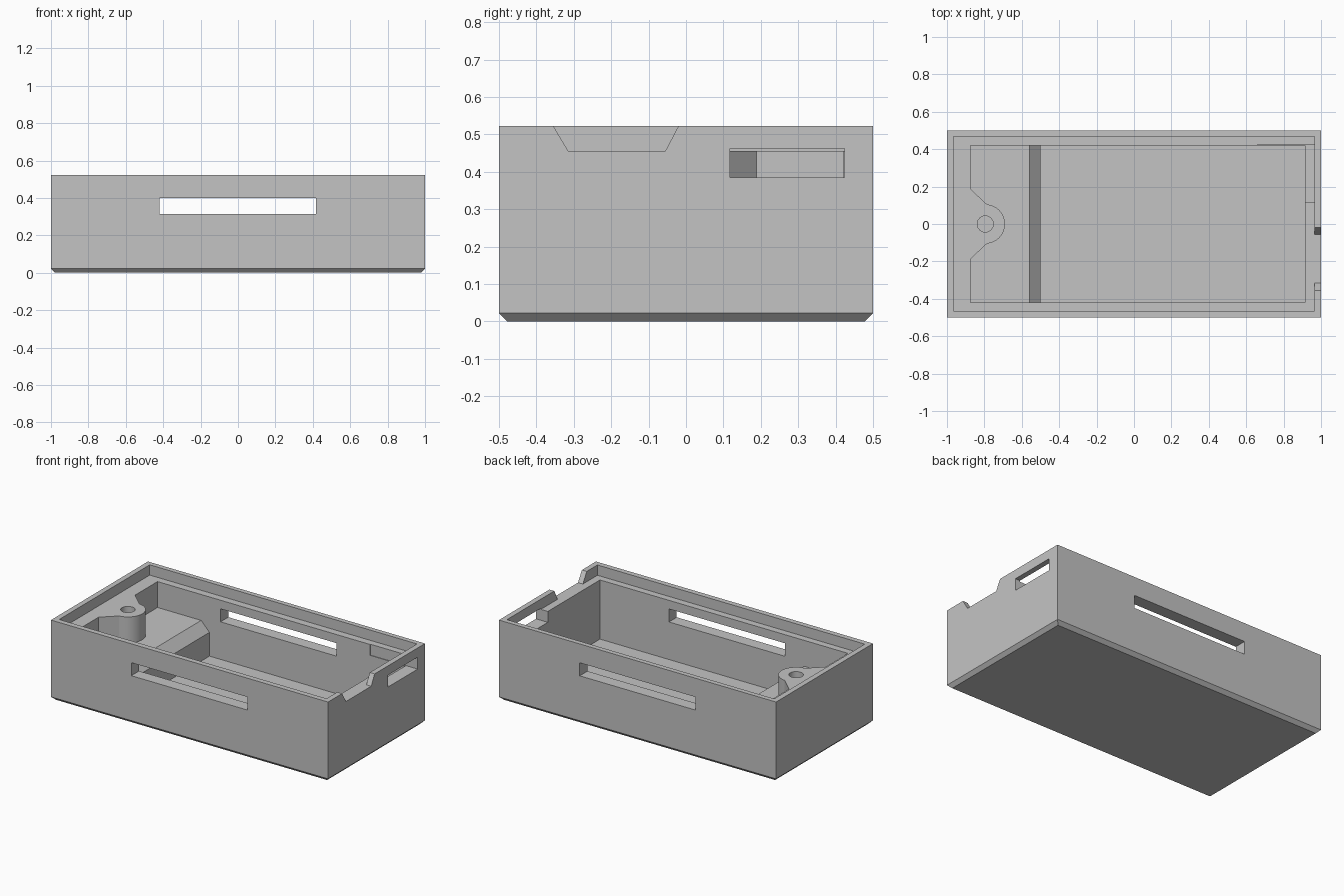
import bpy, bmesh, math
from mathutils import Vector

if "Cube" in bpy.data.objects:
    bpy.data.objects.remove(bpy.data.objects["Cube"], do_unlink=True)

HEIGHT = 0.523
LEDGE = 0.456       # step that carries the lid
FLOOR = 0.07
SHELF = 0.287       # raised floor under the screw post
ABOVE = 0.7

grey = bpy.data.materials.new("plain grey")
grey.use_nodes = True
colour = (0.55, 0.55, 0.55, 1)
grey.diffuse_color = colour
grey.node_tree.nodes["Principled BSDF"].inputs["Base Color"].default_value = colour


def prism(name, outline, axis, start, end):
    """Extrude a closed 2D outline along one axis."""
    place = {
        "x": lambda a, b, d: Vector((d, a, b)),
        "y": lambda a, b, d: Vector((a, d, b)),
        "z": lambda a, b, d: Vector((a, b, d)),
    }[axis]
    bm = bmesh.new()
    face = bm.faces.new([bm.verts.new(place(a, b, start)) for a, b in outline])
    moved = bmesh.ops.extrude_face_region(bm, geom=[face])["geom"]
    bmesh.ops.translate(bm, vec=place(0, 0, end - start),
                        verts=[v for v in moved if isinstance(v, bmesh.types.BMVert)])
    bmesh.ops.recalc_face_normals(bm, faces=bm.faces)
    mesh = bpy.data.meshes.new(name)
    bm.to_mesh(mesh)
    bm.free()
    mesh.materials.append(grey)
    obj = bpy.data.objects.new(name, mesh)
    bpy.context.collection.objects.link(obj)
    return obj


def rect(a0, a1, b0, b1):
    return [(a0, b0), (a1, b0), (a1, b1), (a0, b1)]


def arc(cx, cy, radius, first, last, steps):
    angles = [math.radians(first + (last - first) * i / steps) for i in range(steps + 1)]
    return [(cx + radius * math.cos(t), cy + radius * math.sin(t)) for t in angles]


# Outer block with bevelled bottom edges
case = prism("enclosure_base", rect(-1, 1, -0.5, 0.5), "z", 0, HEIGHT)
bm = bmesh.new()
bm.from_mesh(case.data)
bottom = [e for e in bm.edges if all(v.co.z < 0.01 for v in e.verts)]
bmesh.ops.bevel(bm, geom=bottom, offset=0.022, segments=1, affect="EDGES")
bm.to_mesh(case.data)
bm.free()

# Cavity outline that leaves the flared screw post standing
post = (-0.795, 0.0)
cavity = ([(0.915, -0.42), (0.915, 0.42), (-0.875, 0.42), (-0.875, 0.188)]
          + arc(*post, 0.105, 85, -85, 24)
          + [(-0.875, -0.188), (-0.875, -0.42)])

# Deep well with a sloped edge beside the shelf
well = [(-0.56, SHELF + 0.02), (-0.56, SHELF), (-0.5, 0.225),
        (-0.5, FLOOR), (0.915, FLOOR), (0.915, SHELF + 0.02)]

# Cable notch in the rim
notch = [(-0.315, LEDGE), (-0.055, LEDGE), (-0.02, HEIGHT), (-0.02, ABOVE),
         (-0.355, ABOVE), (-0.355, HEIGHT)]

cutters = [
    prism("lid_recess", rect(-0.965, 0.965, -0.465, 0.468), "z", LEDGE, ABOVE),
    prism("cavity", cavity, "z", SHELF, ABOVE),
    prism("well", well, "y", -0.42, 0.42),
    prism("screw_hole", arc(*post, 0.043, 0, 345, 23), "z", 0.15, ABOVE),
    prism("side_slots", rect(-0.42, 0.417, 0.315, 0.4), "y", -0.6, 0.6),
    prism("end_port", rect(0.118, 0.424, 0.385, 0.463), "x", 0.66, 1.1),
    prism("rim_notch", notch, "x", 0.95, 1.1),
]

bpy.context.view_layer.objects.active = case
for cutter in cutters:
    cutter.hide_render = True
    cut = case.modifiers.new(cutter.name, "BOOLEAN")
    cut.operation = "DIFFERENCE"
    cut.solver = "EXACT"
    cut.object = cutter
    bpy.ops.object.modifier_apply(modifier=cut.name)
    bpy.data.objects.remove(cutter, do_unlink=True)

# Smooth the round post, keep every corner crisp
bpy.ops.object.select_all(action="DESELECT")
case.select_set(True)
bpy.ops.object.shade_smooth_by_angle(angle=math.radians(25))
